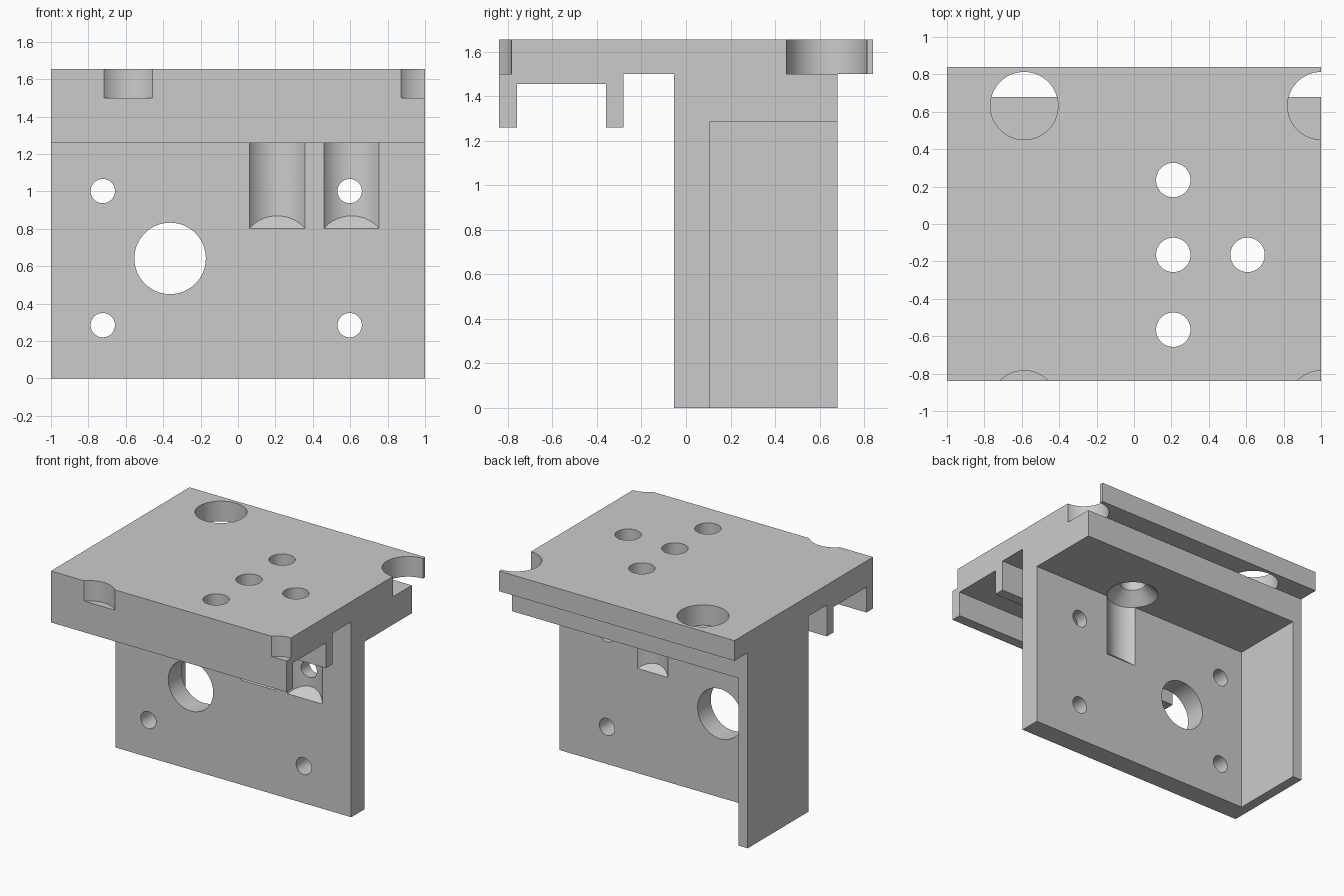
import bpy, bmesh, math
from mathutils import Matrix

if "Cube" in bpy.data.objects:
    bpy.data.objects.remove(bpy.data.objects["Cube"], do_unlink=True)

grey = bpy.data.materials.new("light grey")
grey.use_nodes = True
grey.diffuse_color = (0.6, 0.6, 0.6, 1)
grey.node_tree.nodes["Principled BSDF"].inputs["Base Color"].default_value = (0.6, 0.6, 0.6, 1)


def make_object(name, bm):
    bmesh.ops.recalc_face_normals(bm, faces=bm.faces)
    mesh = bpy.data.meshes.new(name)
    bm.to_mesh(mesh)
    bm.free()
    mesh.materials.append(grey)
    obj = bpy.data.objects.new(name, mesh)
    bpy.context.collection.objects.link(obj)
    return obj


def extrude_x(name, profile, x0, x1):
    """Solid from a (y, z) outline."""
    bm = bmesh.new()
    face = bm.faces.new([bm.verts.new((x0, y, z)) for y, z in profile])
    moved = bmesh.ops.extrude_face_region(bm, geom=[face])["geom"]
    verts = [v for v in moved if isinstance(v, bmesh.types.BMVert)]
    bmesh.ops.translate(bm, verts=verts, vec=(x1 - x0, 0, 0))
    return make_object(name, bm)


def cylinder(name, radius, centre, depth, along_y=False):
    bm = bmesh.new()
    bmesh.ops.create_cone(bm, cap_ends=True, segments=64, radius1=radius, radius2=radius, depth=depth)
    turn = Matrix.Rotation(math.pi / 2, 4, 'X') if along_y else Matrix()
    bm.transform(Matrix.Translation(centre) @ turn)
    return make_object(name, bm)


def screw_pocket(name, x, y, face_y, into):
    """Round pocket with a sloping floor and a conical roof."""
    bm = bmesh.new()
    rings = []
    for radius, z in ((0.184, None), (0.184, 1.284), (0.09, 1.378)):
        ring = []
        for i in range(64):
            a = math.tau * i / 64
            py = y + radius * math.sin(a)
            pz = 0.803 + 0.9 * into * (py - face_y) if z is None else z
            ring.append(bm.verts.new((x + radius * math.cos(a), py, pz)))
        rings.append(ring)
    for low, high in zip(rings, rings[1:]):
        for i in range(64):
            j = (i + 1) % 64
            bm.faces.new((low[i], low[j], high[j], high[i]))
    bm.faces.new(rings[0])
    bm.faces.new(rings[-1])
    return make_object(name, bm)


# Top plate, two ribs and upright as one section
section = [(-0.84, 1.655), (0.84, 1.655), (0.84, 1.5), (0.68, 1.5), (0.68, 0),
           (-0.055, 0), (-0.055, 1.5), (-0.28, 1.5), (-0.28, 1.26), (-0.36, 1.26),
           (-0.36, 1.455), (-0.76, 1.455), (-0.76, 1.26), (-0.84, 1.26)]
bracket = extrude_x("mounting_bracket", section, -1, 1)

# Open recess behind the upright, leaving one end wall
recess = [(0.105, -0.2), (0.9, -0.2), (0.9, 1.285), (0.105, 1.285)]
cutters = [extrude_x("rear_recess", recess, -0.922, 1.2)]

# Screw pockets in the front and rear faces of the upright
cutters.append(screw_pocket("front_pocket", 0.21, -0.165, -0.055, 1))
cutters.append(screw_pocket("front_pocket", 0.607, -0.165, -0.055, 1))
cutters.append(screw_pocket("rear_pocket", 0.21, 0.235, 0.105, -1))

# Small holes through the top plate
for x, y in ((0.21, 0.235), (0.21, -0.165), (0.607, -0.165), (0.21, -0.565)):
    cutters.append(cylinder("top_hole", 0.092, (x, y, 1.5), 0.5))

# Large counterbores, some running off the edges
for x in (-0.587, 1.002):
    for y in (0.632, -0.965):
        cutters.append(cylinder("counterbore", 0.181, (x, y, 1.699), 0.4))

# Motor opening and its four screw holes
cutters.append(cylinder("shaft_hole", 0.191, (-0.363, 0, 0.642), 0.6, True))
for x in (-0.723, 0.597):
    for z in (0.285, 1.002):
        cutters.append(cylinder("screw_hole", 0.065, (x, 0, z), 0.6, True))

bpy.context.view_layer.objects.active = bracket
for cutter in cutters:
    cutter.hide_render = True
    mod = bracket.modifiers.new(cutter.name, 'BOOLEAN')
    mod.operation = 'DIFFERENCE'
    mod.solver = 'EXACT'
    mod.object = cutter
    bpy.ops.object.modifier_apply(modifier=mod.name)
    bpy.data.objects.remove(cutter, do_unlink=True)

bpy.ops.object.select_all(action='DESELECT')
bracket.select_set(True)
bpy.ops.object.shade_smooth_by_angle(angle=math.radians(30))
